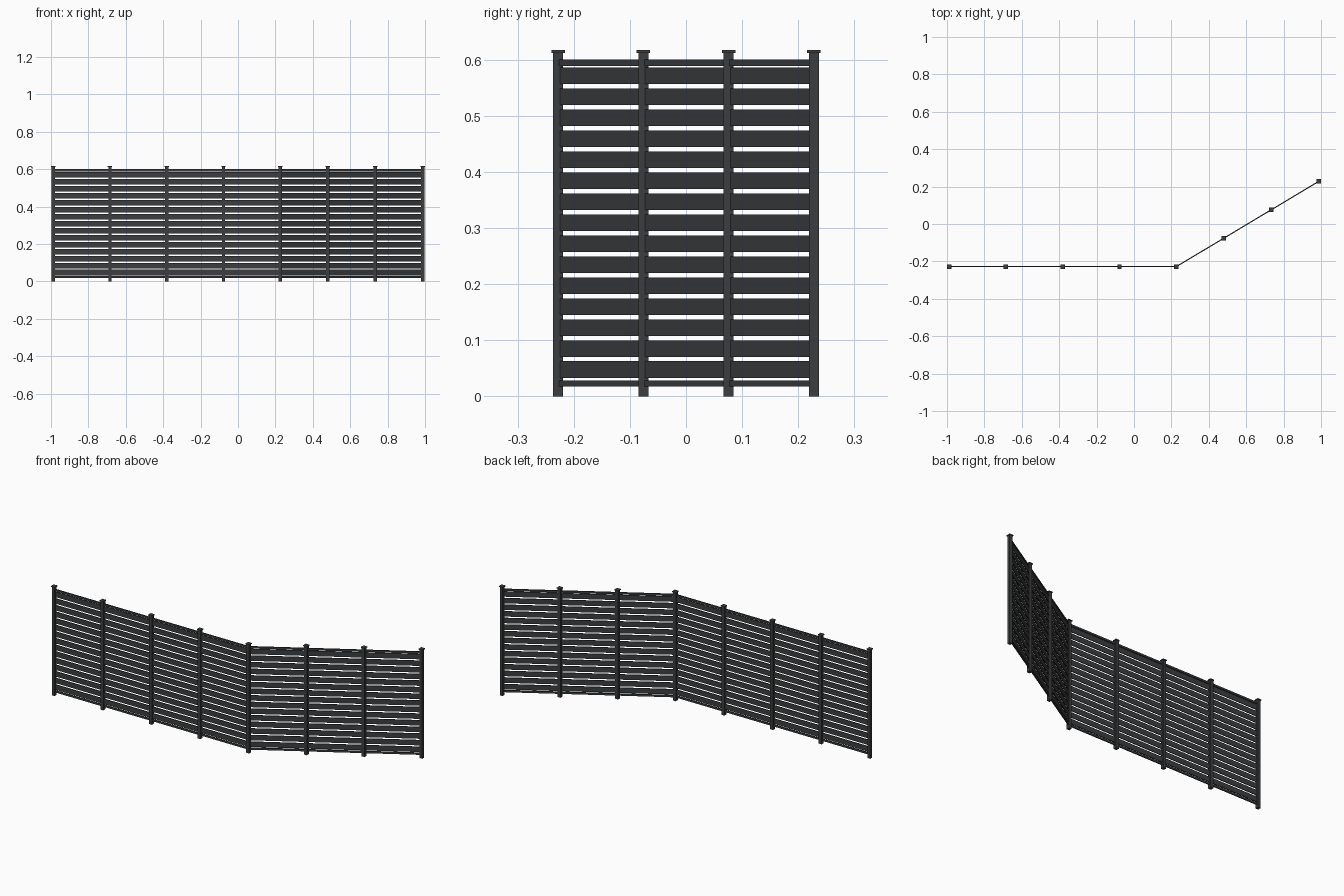
import bpy, math
from mathutils import Vector

if "Cube" in bpy.data.objects:
    bpy.data.objects.remove(bpy.data.objects["Cube"])

mat = bpy.data.materials.new("dark_grey")
mat.diffuse_color = (0.045, 0.047, 0.05, 1)
mat.use_nodes = True
mat.node_tree.nodes["Principled BSDF"].inputs["Base Color"].default_value = mat.diffuse_color


def box(name, centre, size, angle=0.0):
    x, y, z = (s / 2 for s in size)
    verts = [(a * x, b * y, c * z) for c in (-1, 1) for a, b in ((-1, -1), (1, -1), (1, 1), (-1, 1))]
    faces = [(3, 2, 1, 0), (4, 5, 6, 7), (0, 1, 5, 4), (1, 2, 6, 5), (2, 3, 7, 6), (3, 0, 4, 7)]
    me = bpy.data.meshes.new(name)
    me.from_pydata(verts, [], faces)
    me.materials.append(mat)
    ob = bpy.data.objects.new(name, me)
    ob.location = centre
    ob.rotation_euler.z = angle
    bpy.context.collection.objects.link(ob)
    return ob


# Fence line: four straight bays, then three angled bays
start, corner, end = Vector((-0.988, -0.228)), Vector((0.226, -0.228)), Vector((0.988, 0.228))
points = [start.lerp(corner, i / 4) for i in range(5)] + [corner.lerp(end, i / 3) for i in range(1, 4)]

# Posts with flat caps
for p in points:
    box("post", (p.x, p.y, 0.306), (0.018, 0.018, 0.612))
    box("post_cap", (p.x, p.y, 0.6145), (0.024, 0.024, 0.005))

# Bays: rails top and bottom, fifteen slats between
for a, b in zip(points, points[1:]):
    d = b - a
    angle = math.atan2(d.y, d.x)
    mid = (a + b) / 2
    length = d.length - 0.016
    for name, z in (("bottom_rail", 0.023), ("top_rail", 0.5945)):
        box(name, (mid.x, mid.y, z), (length, 0.006, 0.011), angle)
    for i in range(15):
        box("slat", (mid.x, mid.y, 0.0477 + i * 0.03737), (length, 0.004, 0.0295), angle)
